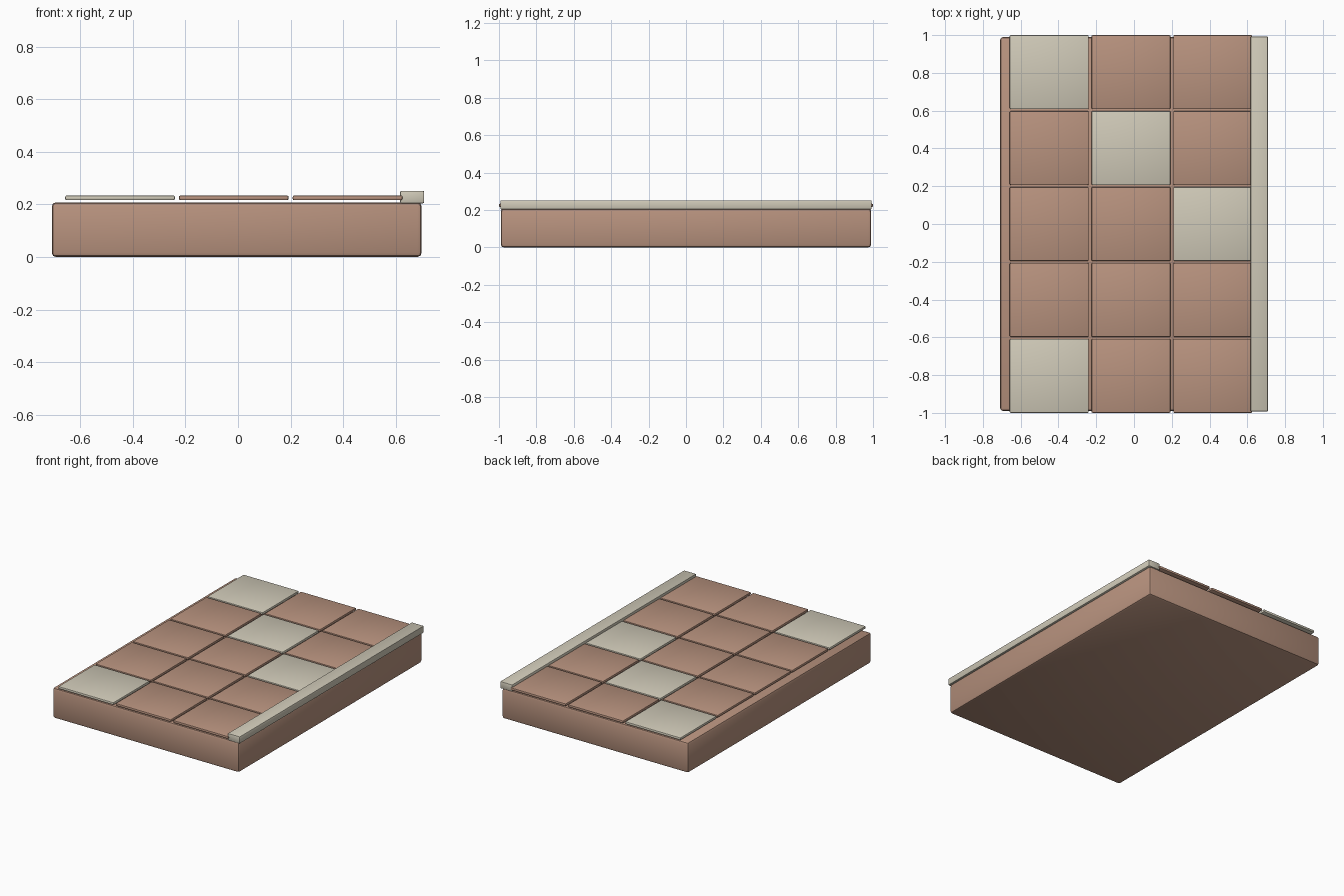
import bpy

if "Cube" in bpy.data.objects:
    bpy.data.objects.remove(bpy.data.objects["Cube"])

def material(name, color):
    m = bpy.data.materials.new(name)
    m.diffuse_color = color
    m.use_nodes = True
    m.node_tree.nodes["Principled BSDF"].inputs["Base Color"].default_value = m.diffuse_color
    return m

clay = material("clay", (0.48, 0.29, 0.21, 1))
cream = material("cream", (0.63, 0.59, 0.48, 1))

def block(name, lo, hi, mat, bevel, segments=2):
    """Rounded box spanning the corners lo and hi."""
    bpy.ops.mesh.primitive_cube_add(size=1, location=[(a + b) / 2 for a, b in zip(lo, hi)])
    ob = bpy.context.object
    ob.name = name
    ob.scale = [b - a for a, b in zip(lo, hi)]
    bpy.ops.object.transform_apply(location=False, rotation=False, scale=True)
    ob.data.materials.append(mat)
    mod = ob.modifiers.new("rounded_edges", 'BEVEL')
    mod.width = bevel
    mod.segments = segments
    bpy.ops.object.modifier_apply(modifier=mod.name)
    bpy.ops.object.shade_smooth_by_angle()
    return ob

# Slab under the tiles
block("floor_slab", (-0.709, -0.99, 0), (0.699, 0.99, 0.208), clay, 0.016)

# Tile grid, rows counted from the front, with scattered pale tiles
pale = {(0, 0), (2, 2), (3, 1), (4, 0)}
for row in range(5):
    for col in range(3):
        x = -0.449 + 0.433 * col
        y = 0.804 * (row - 2) / 2
        block(f"tile_{row}_{col}", (x - 0.209, y - 0.196, 0.216), (x + 0.209, y + 0.196, 0.234),
              cream if (row, col) in pale else clay, 0.006)

# Raised trim along the right edge
block("edge_trim", (0.617, -0.993, 0.204), (0.709, 0.993, 0.252), cream, 0.006)
